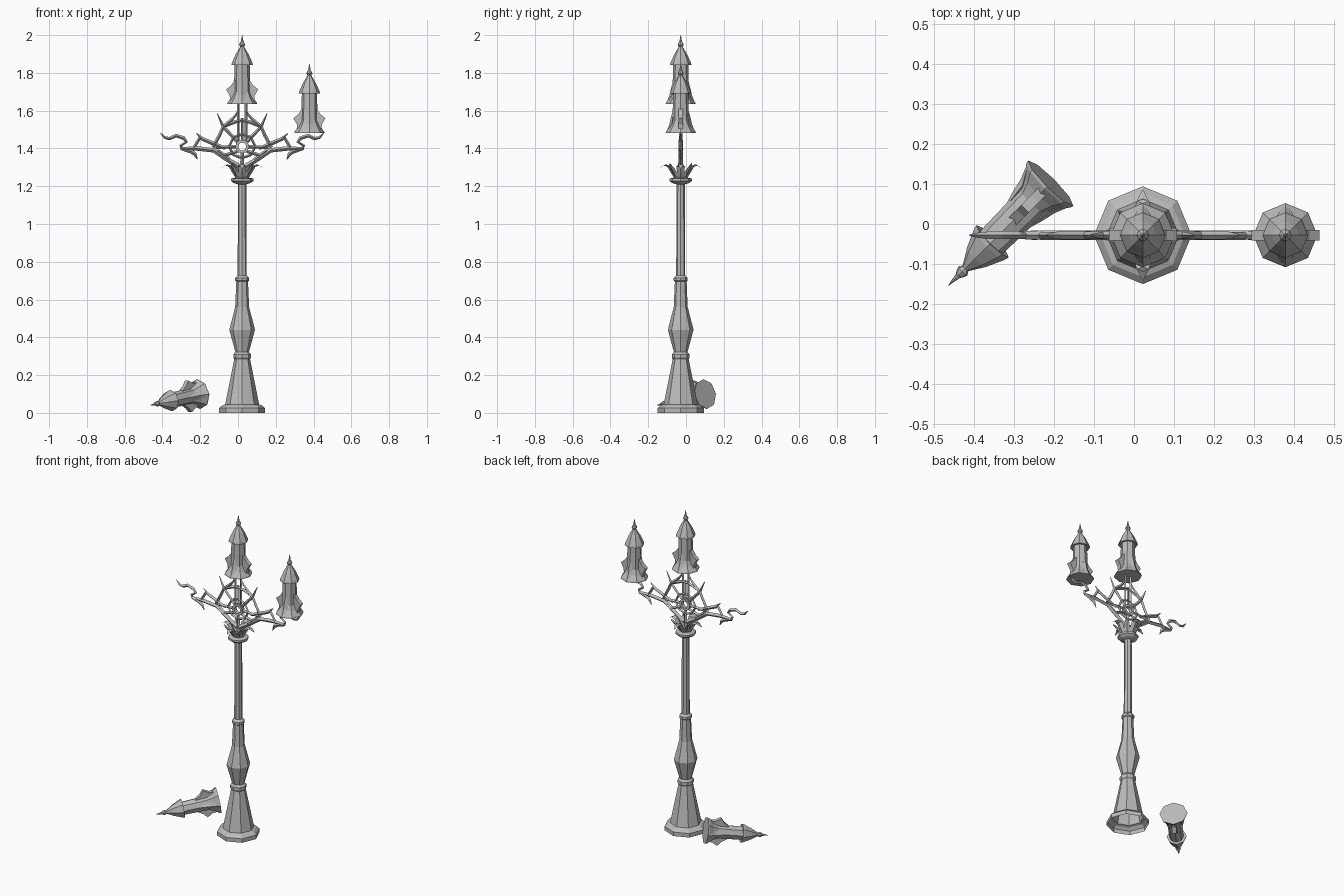
import bpy, bmesh, math
from mathutils import Matrix, Vector

cube = bpy.data.objects.get("Cube")
if cube:
    bpy.data.objects.remove(cube)

CX, CY = 0.022, -0.028   # post axis

metal = bpy.data.materials.new("grey_metal")
metal.use_nodes = True
metal.diffuse_color = (0.5, 0.5, 0.5, 1)
metal.node_tree.nodes["Principled BSDF"].inputs["Base Color"].default_value = (0.5, 0.5, 0.5, 1)


def finish(name, bm, matrix):
    bmesh.ops.recalc_face_normals(bm, faces=bm.faces)
    mesh = bpy.data.meshes.new(name)
    bm.to_mesh(mesh)
    bm.free()
    mesh.materials.append(metal)
    obj = bpy.data.objects.new(name, mesh)
    obj.matrix_world = matrix
    bpy.context.collection.objects.link(obj)
    return obj


def lathe(bm, profile, sides=8, cap=True):
    """Faceted turned shape from (radius, height) points."""
    rings = []
    for r, z in profile:
        rings.append([bm.verts.new((r * math.cos(k * math.tau / sides),
                                    r * math.sin(k * math.tau / sides), z))
                      for k in range(sides)])
    for a, b in zip(rings, rings[1:]):
        for k in range(sides):
            n = (k + 1) % sides
            bm.faces.new((a[k], a[n], b[n], b[k]))
    bm.faces.new(rings[-1])
    if cap:
        bm.faces.new(rings[0])


def prism(bm, outline, width, turn):
    """Extrude an (outward, up) outline to a plate turned about z."""
    rot = Matrix.Rotation(turn, 3, 'Z')
    sides = [[bm.verts.new(rot @ Vector((r, s * width / 2, z))) for r, z in outline]
             for s in (-1, 1)]
    bm.faces.new(sides[0])
    bm.faces.new(sides[1])
    count = len(outline)
    for i in range(count):
        j = (i + 1) % count
        bm.faces.new((sides[0][i], sides[0][j], sides[1][j], sides[1][i]))


def ridge(bm, sections, turn):
    """Pointed leaf: sections are (outward, height, half width, ridge lift)."""
    rot = Matrix.Rotation(turn, 3, 'Z')
    rows = []
    for r, z, w, lift in sections:
        pts = ((r, -w, z), (r + lift, 0, z - lift * 0.3), (r, w, z), (r - 0.006, 0, z + 0.004))
        rows.append([bm.verts.new(rot @ Vector(p)) for p in pts])
    for a, b in zip(rows, rows[1:]):
        for k in range(4):
            n = (k + 1) % 4
            bm.faces.new((a[k], a[n], b[n], b[k]))
    bm.faces.new(rows[0])
    bm.faces.new(rows[-1])


def bars(name, paths, mirror=True):
    """Tapered wrought bars; path points are (x, z, thickness)."""
    curve = bpy.data.curves.new(name, 'CURVE')
    curve.dimensions = '3D'
    curve.bevel_depth = 1.0
    curve.bevel_resolution = 0
    curve.use_fill_caps = True
    for side in ((1, -1) if mirror else (1,)):
        for path in paths:
            spline = curve.splines.new('POLY')
            spline.points.add(len(path) - 1)
            for p, (x, z, r) in zip(spline.points, path):
                p.co = (side * x, 0, z, 1)
                p.radius = r
    temp = bpy.data.objects.new(name + "_guide", curve)
    bpy.context.collection.objects.link(temp)
    mesh = bpy.data.meshes.new_from_object(temp.evaluated_get(bpy.context.evaluated_depsgraph_get()))
    bpy.data.objects.remove(temp)
    mesh.name = name
    mesh.materials.clear()
    mesh.materials.append(metal)
    for poly in mesh.polygons:
        poly.use_smooth = False
    obj = bpy.data.objects.new(name, mesh)
    obj.location = (CX, CY, 0)
    bpy.context.collection.objects.link(obj)


# Post, open underneath
post_at = Matrix.Translation((CX, CY, 0))
bm = bmesh.new()
lathe(bm, [(.122, 0), (.122, .025), (.105, .04), (.09, .045), (.042, .285), (.047, .292),
           (.047, .31), (.036, .322), (.068, .44), (.037, .56), (.031, .695), (.037, .7),
           (.037, .715), (.024, .728), (.022, 1.21), (.045, 1.217), (.06, 1.228),
           (.06, 1.24), (.035, 1.246), (.03, 1.27)], cap=False)
finish("post", bm, post_at)

# Crown of leaves: four curled, four upright
bm = bmesh.new()
for i in range(4):
    ridge(bm, [(.025, 1.24, .012, .006), (.045, 1.275, .02, .008), (.062, 1.305, .022, .008),
               (.085, 1.312, .015, .006), (.112, 1.295, .002, .001)], i * math.pi / 2)
    ridge(bm, [(.022, 1.24, .012, .006), (.04, 1.27, .016, .008), (.062, 1.295, .014, .006),
               (.085, 1.318, .002, .001)], (i + .5) * math.pi / 2)
finish("leaf_crown", bm, post_at)

# Ring hub in the middle of the ironwork
bm = bmesh.new()
lathe(bm, [(.021, -.012), (.036, -.012), (.036, .012), (.021, .012)], 12, cap=False)
bm.faces.ensure_lookup_table()
bm.faces.remove(bm.faces[-1])
bm.verts.ensure_lookup_table()
for k in range(12):
    n = (k + 1) % 12
    bm.faces.new([bm.verts[i] for i in (k, n, 36 + n, 36 + k)])
finish("hub_ring", bm, Matrix.Translation((CX, CY, 1.41)) @ Matrix.Rotation(math.pi / 2, 4, 'X'))

# Web of spokes and outer arcs
t = .009
bars("web", [
    [(.034, 1.41, t), (.14, 1.405, t)],
    [(.025, 1.435, t), (.1, 1.515, t), (.132, 1.585, .002)],
    [(.02, 1.435, .007), (.02, 1.64, .007)],
    [(.025, 1.385, t), (.09, 1.365, t)],
    [(0, 1.55, t), (.04, 1.54, t), (.1, 1.515, t), (.12, 1.47, t), (.155, 1.405, t)],
    [(.1, 1.515, t), (.06, 1.548, t), (.035, 1.575, .006), (.022, 1.6, .003)],
    [(0, 1.475, .007), (.045, 1.46, .007), (.07, 1.41, .007), (.045, 1.365, .007), (0, 1.35, .007)],
    [(.012, 1.27, t), (.07, 1.345, t), (.13, 1.39, t)],
])
bars("web_stem", [[(0, 1.26, .012), (0, 1.377, t)], [(0, 1.443, .007), (0, 1.56, .007)]], False)

# Branching arms with curled, pointed ends
bars("arms", [
    [(.01, 1.3, .014), (.1, 1.355, .012), (.15, 1.39, .012), (.24, 1.4, .012),
     (.32, 1.4, .009), (.325, 1.415, .008), (.295, 1.435, .008), (.31, 1.455, .01),
     (.35, 1.468, .01), (.385, 1.452, .009), (.41, 1.458, .007), (.432, 1.482, .002)],
    [(.32, 1.398, .008), (.27, 1.385, .012), (.25, 1.37, .01), (.237, 1.342, .002)],
    [(.09, 1.4, .008), (.15, 1.425, .011), (.21, 1.45, .01), (.242, 1.48, .002)],
    [(.222, 1.46, .008), (.255, 1.405, .008)],
])


def lamp(name, matrix):
    bm = bmesh.new()
    # Flared foot, body, roof and finial
    lathe(bm, [(.08, 0), (.078, .008), (.058, .035), (.044, .065), (.04, .21), (.057, .208),
               (.054, .22), (.034, .265), (.014, .298), (.01, .305), (.016, .314),
               (.012, .325), (.007, .332), (.001, .366)])
    for turn in (0, math.pi):
        # Square-edged fin on each side, ridged fin at front and back
        prism(bm, [(.036, .132), (.06, .098), (.085, .078), (.066, .045), (.064, .02), (.03, .02)],
              .026, turn)
        ridge(bm, [(.036, .135, .002, .001), (.042, .085, .012, .01), (.046, .05, .022, .014),
                   (.066, .018, .012, .006), (.078, .002, .002, .002)], turn + math.pi / 2)
    finish(name, bm, matrix)


lamp("top_lamp", Matrix.Translation((CX, CY, 1.634)))
lamp("left_lamp", Matrix.Translation((.378, CY, 1.482)))

# Fallen lamp lying beside the post
axis = Vector((-.2575, -.2575, -.06)).normalized()
up = (Vector((0, 0, 1)) - axis * axis.z).normalized()
turn = Matrix((up, axis.cross(up), axis)).transposed().to_4x4()
lamp("fallen_lamp", Matrix.Translation((-.208, .102, .1)) @ turn)
